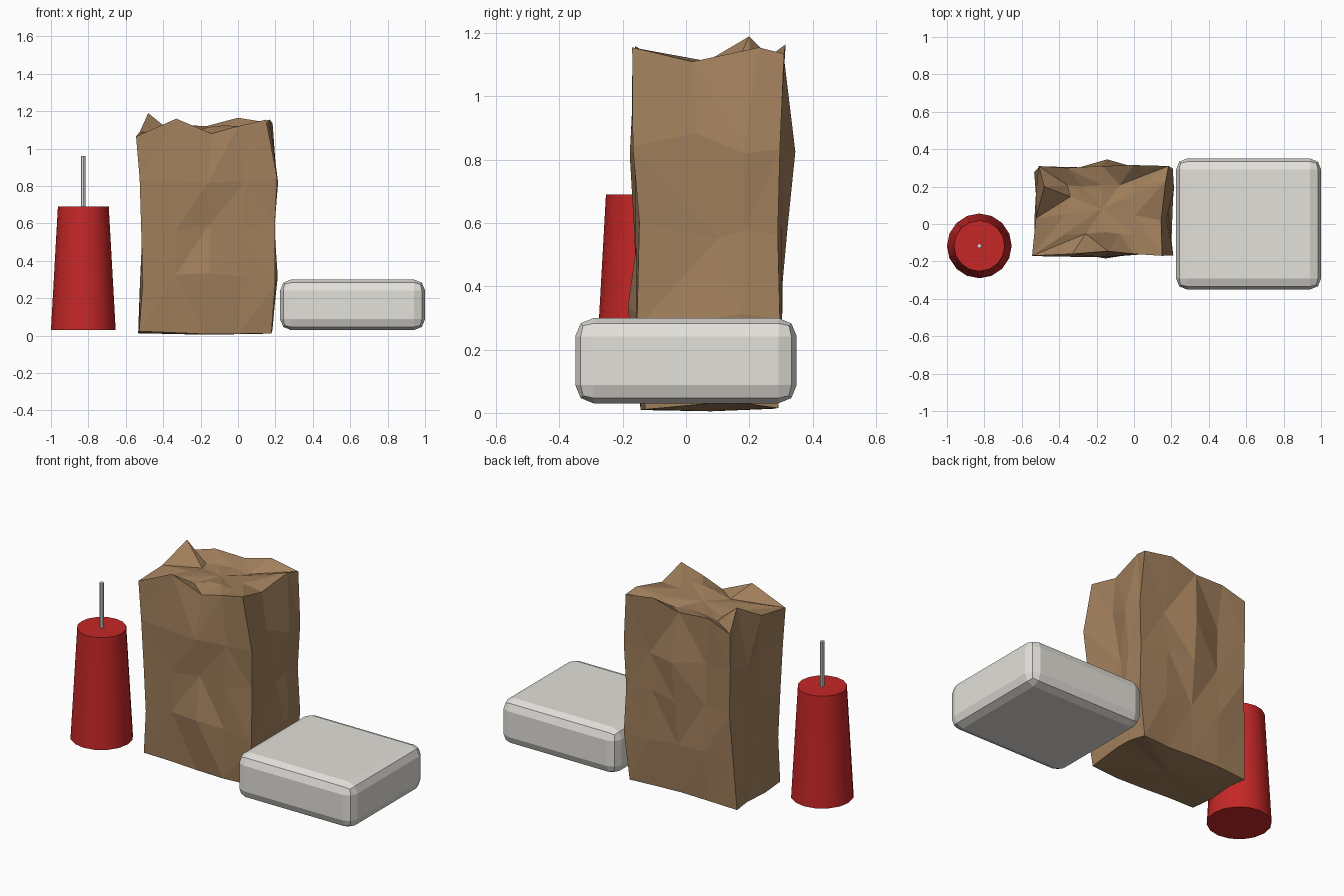
import bpy
import bmesh
import random
from mathutils import Vector

cube = bpy.data.objects.get("Cube")
if cube:
    bpy.data.objects.remove(cube, do_unlink=True)


def material(name, color):
    mat = bpy.data.materials.new(name)
    mat.use_nodes = True
    mat.diffuse_color = (*color, 1)
    mat.node_tree.nodes["Principled BSDF"].inputs["Base Color"].default_value = (*color, 1)
    return mat


brown = material("brown paper", (0.36, 0.215, 0.108))
red = material("red", (0.56, 0.02, 0.02))
pale_grey = material("pale grey", (0.77, 0.75, 0.7))
wick_grey = material("wick grey", (0.75, 0.74, 0.7))


def make_object(name, bm, mat):
    bmesh.ops.recalc_face_normals(bm, faces=bm.faces[:])
    mesh = bpy.data.meshes.new(name)
    bm.to_mesh(mesh)
    bm.free()
    mesh.materials.append(mat)
    obj = bpy.data.objects.new(name, mesh)
    bpy.context.collection.objects.link(obj)
    return obj


def tapered_cylinder(name, x, y, bottom, top, r_bottom, r_top, sides, mat):
    bpy.ops.mesh.primitive_cone_add(vertices=sides, radius1=r_bottom, radius2=r_top,
                                    depth=top - bottom, location=(x, y, (top + bottom) / 2))
    obj = bpy.context.object
    obj.name = name
    obj.data.materials.append(mat)
    bpy.ops.object.shade_smooth_by_angle()
    return obj


# Crumpled paper bag: rectangular rings with folds and jitter, below a ragged rim
random.seed(7)
front = [(u / 4, 0) for u in range(5)]
back = [(1 - u / 4, 1) for u in range(5)]
outline = front + [(1, 0.4), (1, 0.75)] + back + [(0, 0.7), (0, 0.35)]
rim = [(-0.545, -0.17, 1.065), (-0.33, -0.16, 1.16), (-0.14, -0.145, 1.08),
       (0, -0.16, 1.12), (0.15, -0.17, 1.155), (0.145, 0.02, 1.11),
       (0.17, 0.23, 1.155), (0.185, 0.31, 1.135), (0, 0.315, 1.165),
       (-0.17, 0.31, 1.12), (-0.36, 0.3, 1.13), (-0.51, 0.31, 1.08),
       (-0.48, 0.2, 1.19), (-0.525, 0.03, 1.09)]
# height, left, right, front, back, side fold depth, fold shift, front bulge, back bulge
levels = [(0.02, -0.525, 0.18, -0.135, 0.285, -0.01, 0.05, 0, 0),
          (0.3, -0.515, 0.205, -0.155, 0.295, 0, 0.1, 0.025, 0.01),
          (0.57, -0.51, 0.2, -0.155, 0.3, 0.015, 0.08, 0, 0.02),
          (0.85, -0.52, 0.215, -0.165, 0.3, 0.035, 0, 0.01, 0.045)]


def jitter(amount):
    return random.uniform(-amount, amount)


bm = bmesh.new()
rings = []
for z, left, right, near, far, fold, shift, front_bulge, back_bulge in levels:
    ring = []
    for u, v in outline:
        p = Vector((left + u * (right - left), near + v * (far - near), z))
        if v in (0.4, 0.35):
            p.x += fold if u == 0 else -fold
            p.y += shift if u == 1 else 0
        if u == 0.5:
            p.y += back_bulge if v == 1 else -front_bulge
        p.x += jitter(0.01)
        p.y += jitter(0.01)
        p.z += jitter(0.012 if z < 0.1 else 0.035)
        ring.append(bm.verts.new(p))
    rings.append(ring)
rings.append([bm.verts.new(p) for p in rim])

# Sunken, creased top
centre = Vector((-0.17, 0.08, 1.1))
inner = []
for vert in rings[-1]:
    p = centre.lerp(vert.co, 0.55)
    p.z = 1.1 + jitter(0.025)
    inner.append(bm.verts.new(p))
rings.append(inner)

count = len(outline)
for low, high in zip(rings, rings[1:]):
    for i in range(count):
        j = (i + 1) % count
        a, b, c, d = low[i], low[j], high[j], high[i]
        if random.random() < 0.5:
            bm.faces.new((a, b, c))
            bm.faces.new((a, c, d))
        else:
            bm.faces.new((a, b, d))
            bm.faces.new((b, c, d))

# Close the two ends with fans
for ring, height in ((rings[0], 0.005), (inner, 1.1)):
    hub = bm.verts.new((centre.x, centre.y, height))
    for i in range(count):
        bm.faces.new((ring[i], ring[(i + 1) % count], hub))
make_object("paper_bag", bm, brown)

# Rounded block
bm = bmesh.new()
bmesh.ops.create_cube(bm, size=1)
bmesh.ops.scale(bm, vec=(0.775, 0.7, 0.27), verts=bm.verts[:])
bmesh.ops.translate(bm, vec=(0.6125, 0, 0.165), verts=bm.verts[:])
bmesh.ops.bevel(bm, geom=bm.edges[:], offset=0.058, offset_type='OFFSET',
                segments=2, profile=0.5, affect='EDGES', clamp_overlap=True)
make_object("rounded_block", bm, pale_grey)

# Tapered candle and its wick
candle_x, candle_y = -0.827, -0.117
tapered_cylinder("candle_body", candle_x, candle_y, 0.03, 0.69, 0.173, 0.136, 16, red)
tapered_cylinder("candle_wick", candle_x, candle_y, 0.68, 0.96, 0.012, 0.012, 8, wick_grey)
